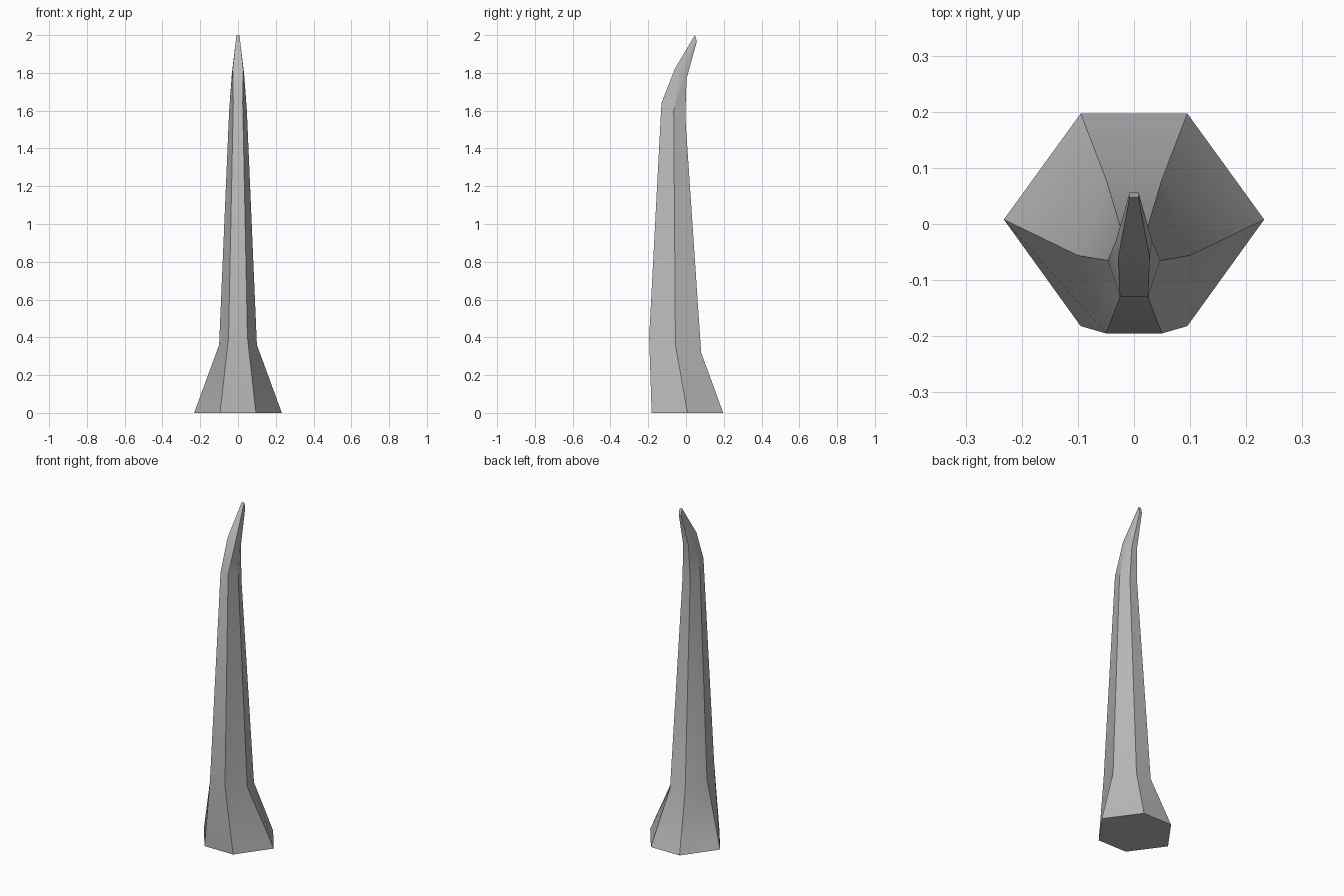
import bpy
import bmesh
import math

cube = bpy.data.objects.get("Cube")
if cube:
    bpy.data.objects.remove(cube, do_unlink=True)

# Single grey material
grey = bpy.data.materials.new("horn_grey")
grey.use_nodes = True
colour = (0.5, 0.5, 0.5, 1)
grey.diffuse_color = colour
grey.node_tree.nodes["Principled BSDF"].inputs["Base Color"].default_value = colour

# Half of each six-sided section: front, side and back corner as (x, y, z)
sections = [
    ((0.095, -0.182, 0.0), (0.232, 0.008, 0.0), (0.095, 0.197, 0.0)),
    ((0.05, -0.195, 0.40), (0.10, -0.056, 0.36), (0.05, 0.08, 0.32)),
    ((0.025, -0.13, 1.64), (0.047, -0.065, 1.60), (0.025, -0.004, 1.57)),
    ((0.028, -0.06, 1.82), (0.032, -0.03, 1.80), (0.018, 0.003, 1.77)),
    ((0.008, 0.047, 2.0), (0.009, 0.052, 1.985), (0.008, 0.057, 1.965)),
]

# Loft the mirrored sections into a tapering, bent spike
bm = bmesh.new()
rings = []
for half in sections:
    outline = list(half) + [(-x, y, z) for x, y, z in reversed(half)]
    rings.append([bm.verts.new(p) for p in outline])
for low, high in zip(rings, rings[1:]):
    for i in range(6):
        j = (i + 1) % 6
        bm.faces.new((low[i], low[j], high[j], high[i]))
bm.faces.new(rings[0][::-1])
bm.faces.new(rings[-1])
bmesh.ops.recalc_face_normals(bm, faces=bm.faces)

mesh = bpy.data.meshes.new("curved_spike")
bm.to_mesh(mesh)
bm.free()
mesh.materials.append(grey)
spike = bpy.data.objects.new("curved_spike", mesh)
bpy.context.collection.objects.link(spike)

# Smooth along the length, crisp along the six ridges
bpy.ops.object.select_all(action="DESELECT")
spike.select_set(True)
bpy.context.view_layer.objects.active = spike
bpy.ops.object.shade_smooth_by_angle(angle=math.radians(30))
